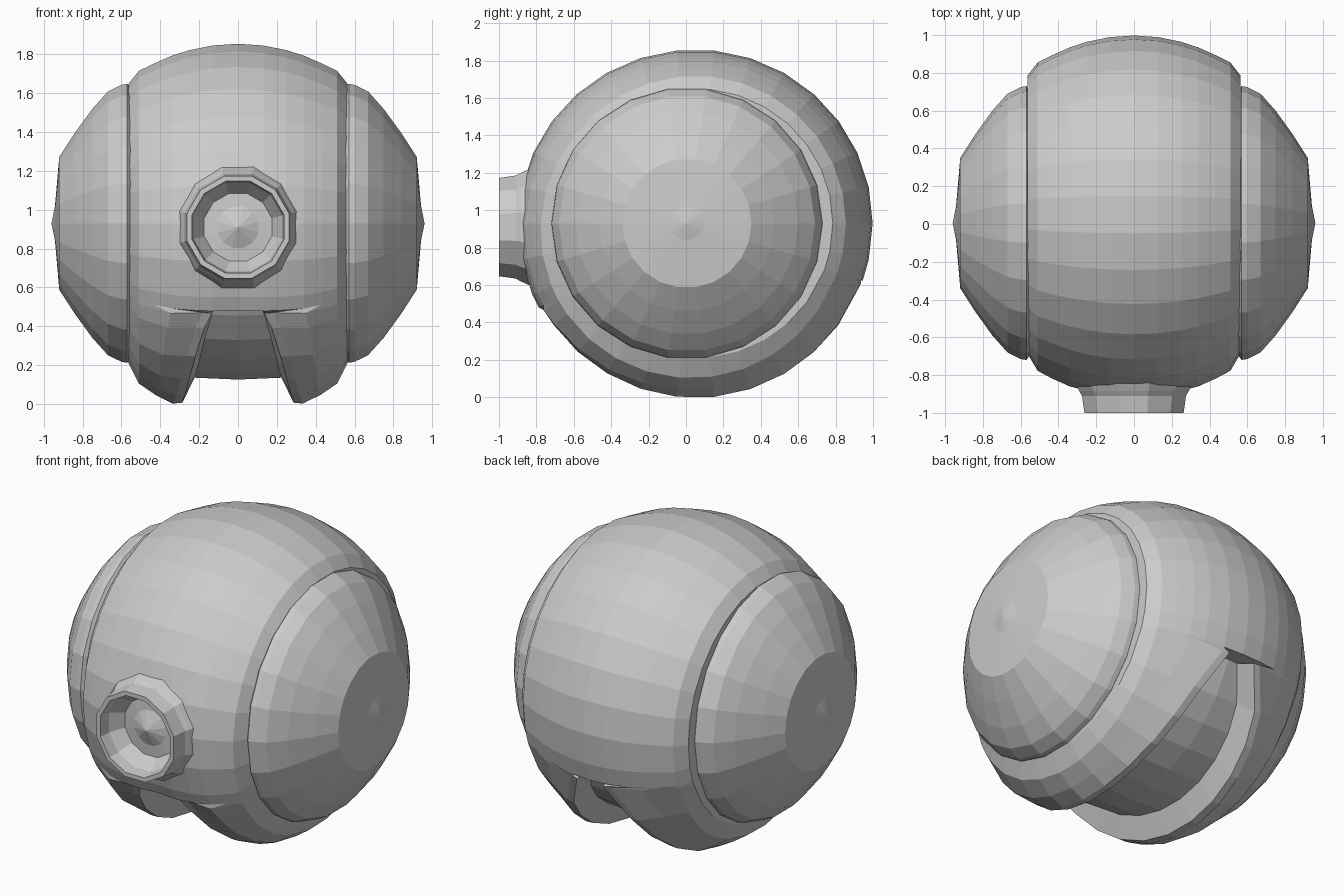
import bpy, bmesh
from math import sin, cos, pi, radians, sqrt

if "Cube" in bpy.data.objects:
    bpy.data.objects.remove(bpy.data.objects["Cube"])

CZ = 0.93
R = 0.948


def make_object(name, bm):
    bmesh.ops.remove_doubles(bm, verts=bm.verts, dist=0.0005)
    bmesh.ops.recalc_face_normals(bm, faces=bm.faces)
    mesh = bpy.data.meshes.new(name)
    bm.to_mesh(mesh)
    bm.free()
    obj = bpy.data.objects.new(name, mesh)
    bpy.context.collection.objects.link(obj)
    return obj


def skin(bm, rows):
    """Bridge neighbouring rows of points with quads, closing the loop."""
    vs = [[bm.verts.new(p) for p in row] for row in rows]
    for i, a in enumerate(vs):
        b = vs[(i + 1) % len(vs)]
        for j in range(len(a) - 1):
            bm.faces.new((a[j], a[j + 1], b[j + 1], b[j]))
    return vs


def lathe(name, profile, sides, place, phase=0.0):
    """Revolve (axial, radius) points; place maps (axial, u, v) to a position."""
    bm = bmesh.new()
    rows = []
    for i in range(sides):
        a = 2 * pi * i / sides + phase
        rows.append([place(h, r * cos(a), r * sin(a)) for h, r in profile])
    skin(bm, rows)
    bmesh.ops.dissolve_degenerate(bm, dist=0.0005, edges=bm.edges)
    return make_object(name, bm)


# Round body: swept cross-section that opens into a tapered slot underneath
SLOT_A, SLOT_B = 209.5, 340


def ball(x):
    return sqrt(R * R - x * x)


def half_section(deg):
    swell = max(0, cos(radians(deg - 240)))  # fuller towards the lower front
    edge = [(0.51, 0.805 + 0.045 * swell), (0.565, 0.735)]
    if not SLOT_A < deg < SLOT_B:
        xs = (0, 0.13, 0.25, 0.34, 0.43)
        return [(x, ball(x) + min(x / 0.34, 1) * 0.05 * swell) for x in xs] + edge
    t = (deg - SLOT_A) / (SLOT_B - SLOT_A)
    s = sin(pi * t)
    base = 0.12 - 0.05 * t
    w = base + (0.29 - base) * s ** 0.6
    lip = w + 0.045
    mid = (lip + 0.51) / 2
    return [(0, 0.825), (w * 0.78, 0.815), (w, ball(w) + 0.045 * s),
            (lip, ball(lip) + 0.065 * s), (mid, ball(mid) + 0.065 * swell)] + edge


ends = [SLOT_A - 0.7, SLOT_A + 0.7, SLOT_B - 0.7, SLOT_B + 0.7]
angles = sorted([a for a in range(0, 360, 12) if all(abs(a - e) > 4 for e in ends)] + ends)
rows = []
for deg in angles:
    half = half_section(deg)
    full = [(-x, r) for x, r in half[:0:-1]] + half
    c, s = cos(radians(deg)), sin(radians(deg))
    rows.append([(x, 0.05 + r * c, CZ + 0.98 * r * s) for x, r in full])
bm = bmesh.new()
grid = skin(bm, rows)
bm.faces.new([row[0] for row in grid])
bm.faces.new([row[-1] for row in grid])
body = make_object("round_body", bm)

# Hole for the nozzle
bm = bmesh.new()
bmesh.ops.create_cone(bm, cap_ends=True, segments=12, radius1=0.245, radius2=0.245, depth=0.4)
cutter = make_object("nozzle_hole_cutter", bm)
cutter.rotation_euler = (pi / 2, 0, 0)
cutter.location = (0, -0.98, 0.91)
cutter.hide_render = True
cutter.hide_viewport = True
hole = body.modifiers.new("nozzle_hole", 'BOOLEAN')
hole.operation = 'DIFFERENCE'
hole.solver = 'EXACT'
hole.object = cutter

# Domed side discs with a shallow hub
disc = [(0.55, 0.70), (0.57, 0.725), (0.60, 0.72), (0.67, 0.685), (0.75, 0.595),
        (0.84, 0.47), (0.92, 0.345), (0.935, 0.17), (0.942, 0.09), (0.96, 0.0)]
for side, label in ((1, "right"), (-1, "left")):
    lathe("side_disc_" + label, disc, 22, lambda h, u, v, k=side: (k * h, 0.005 + u, CZ + v))

# Front nozzle: flared collar, bowl and raised lens
nozzle = [(-0.82, 0.33), (-0.885, 0.30), (-0.91, 0.285), (-1.0, 0.272), (-1.0, 0.245),
          (-0.93, 0.235), (-0.85, 0.18), (-0.855, 0.11), (-0.90, 0.0)]
lathe("front_nozzle", nozzle, 12, lambda h, u, v: (u, h, 0.91 + v), pi / 12)
